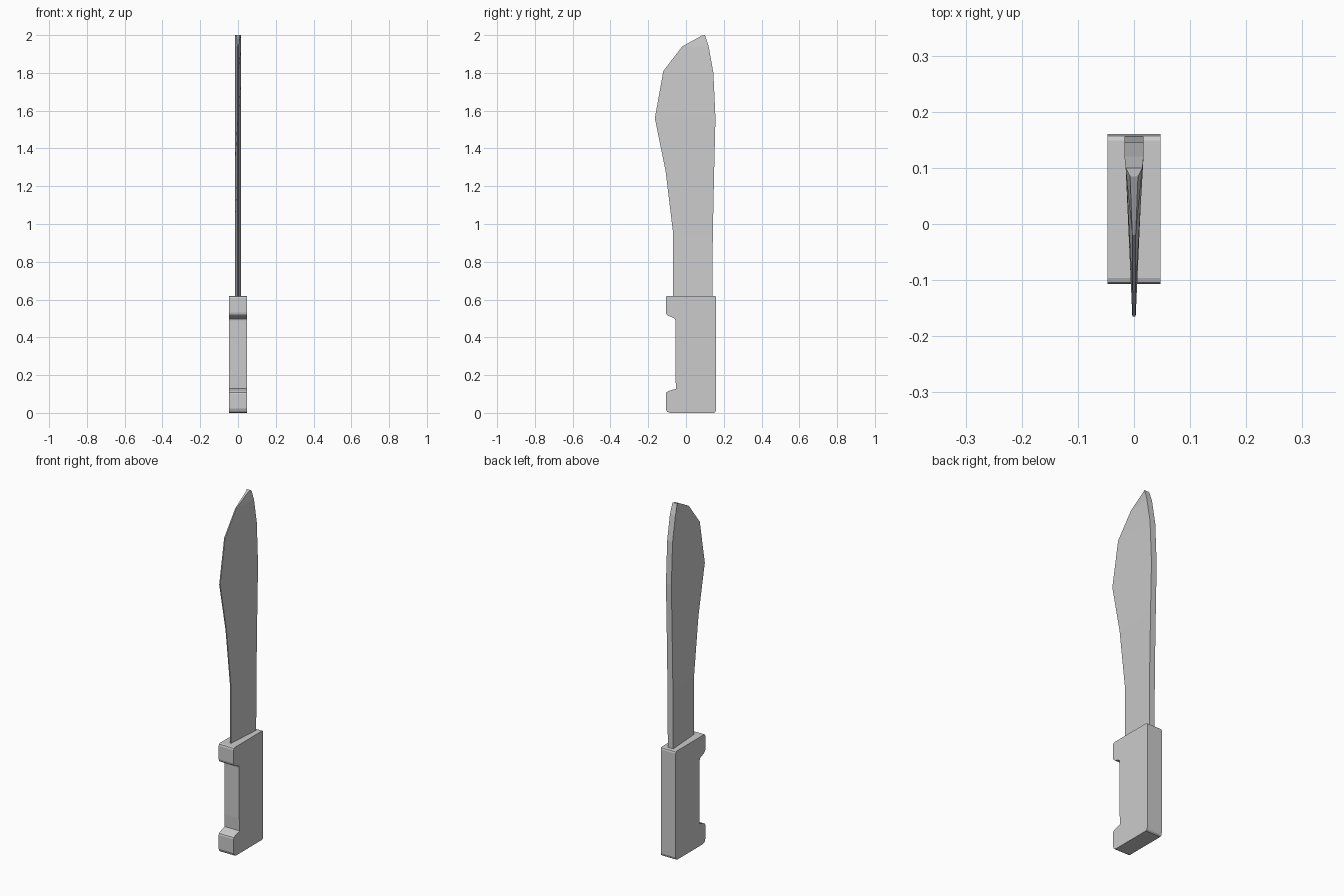
import bpy, bmesh

if "Cube" in bpy.data.objects:
    bpy.data.objects.remove(bpy.data.objects["Cube"])


def make_object(name, bm):
    bmesh.ops.recalc_face_normals(bm, faces=bm.faces)
    mesh = bpy.data.meshes.new(name)
    bm.to_mesh(mesh)
    bm.free()
    obj = bpy.data.objects.new(name, mesh)
    bpy.context.collection.objects.link(obj)
    return obj


# Handle: side profile (y, z) with guard and pommel hooks, extruded across x
handle_profile = [
    (-0.085, 0.0), (0.148, 0.0), (0.156, 0.006), (0.16, 0.018),
    (0.16, 0.608), (0.157, 0.617), (0.149, 0.62),
    (-0.096, 0.62), (-0.104, 0.617), (-0.107, 0.608),
    (-0.107, 0.532), (-0.104, 0.522), (-0.096, 0.515),
    (-0.064, 0.502), (-0.058, 0.497), (-0.056, 0.488),
    (-0.056, 0.2), (-0.053, 0.128), (-0.094, 0.115),
    (-0.104, 0.109), (-0.107, 0.1), (-0.107, 0.022), (-0.1, 0.006),
]
HALF = 0.047
bm = bmesh.new()
profile_face = bm.faces.new([bm.verts.new((-HALF, y, z)) for y, z in handle_profile])
result = bmesh.ops.extrude_face_region(bm, geom=[profile_face], use_keep_orig=True)
for item in result["geom"]:
    if isinstance(item, bmesh.types.BMVert):
        item.co.x = HALF
make_object("handle", bm)

# Blade: wedge sections lofted upward
# station: edge y, edge z, spine y, spine z, edge half width, spine half width
stations = [
    (-0.068, 0.58, 0.139, 0.58, 0.003, 0.017),
    (-0.068, 0.95, 0.142, 0.95, 0.003, 0.017),
    (-0.108, 1.28, 0.149, 1.28, 0.003, 0.017),
    (-0.165, 1.56, 0.156, 1.56, 0.003, 0.017),
    (-0.12, 1.81, 0.145, 1.80, 0.003, 0.017),
    (-0.02, 1.94, 0.12, 1.94, 0.003, 0.017),
    (0.085, 1.998, 0.1, 2.0, 0.007, 0.015),
]
bm = bmesh.new()
rings = []
for ey, ez, sy, sz, ew, sw in stations:
    section = [(-ew, ey, ez), (ew, ey, ez), (sw, sy, sz), (-sw, sy, sz)]
    rings.append([bm.verts.new(co) for co in section])
for low, high in zip(rings, rings[1:]):
    for i in range(4):
        j = (i + 1) % 4
        bm.faces.new((low[i], low[j], high[j], high[i]))
bm.faces.new(rings[0])
bm.faces.new(rings[-1])
make_object("blade", bm)
